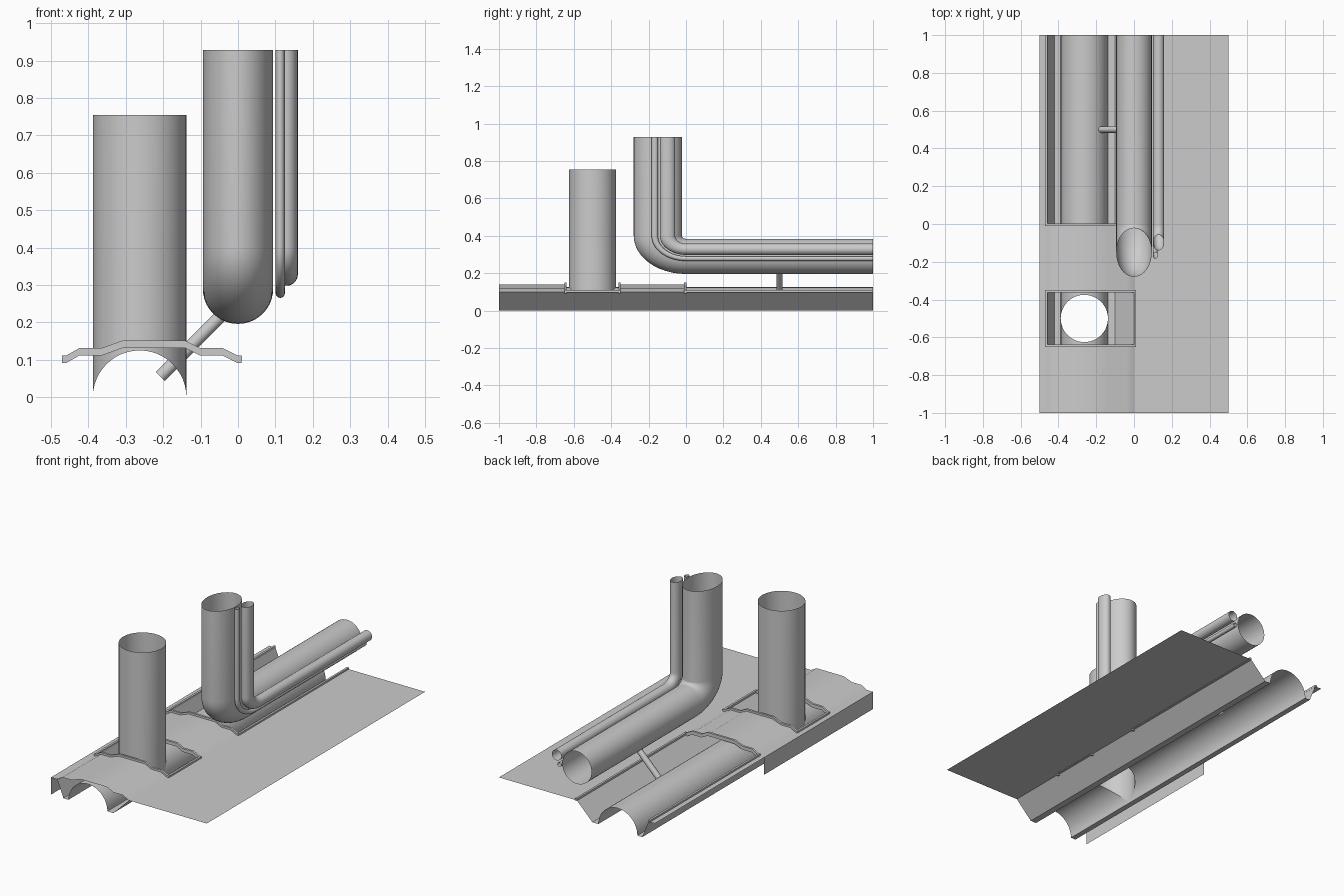
import bpy, math
from mathutils import Vector

if "Cube" in bpy.data.objects:
    bpy.data.objects.remove(bpy.data.objects["Cube"])


def make(name, verts, faces, angle=35):
    me = bpy.data.meshes.new(name)
    me.from_pydata(verts, [], faces)
    me.update()
    ob = bpy.data.objects.new(name, me)
    bpy.context.collection.objects.link(ob)
    bpy.ops.object.select_all(action='DESELECT')
    ob.select_set(True)
    bpy.context.view_layer.objects.active = ob
    bpy.ops.object.shade_smooth_by_angle(angle=math.radians(angle))
    return ob


def loft(name, rings, closed=True, capped=False):
    """Bridge a series of equal-length point rows."""
    n = len(rings[0])
    verts = [p for ring in rings for p in ring]
    faces = []
    for i in range(len(rings) - 1):
        for j in range(n if closed else n - 1):
            k = (j + 1) % n
            faces.append((i*n + j, i*n + k, (i+1)*n + k, (i+1)*n + j))
    if capped:
        faces += [tuple(range(n))[::-1], tuple(range(len(verts) - n, len(verts)))]
    return make(name, verts, faces)


def extrude(name, profile, y0, y1):
    """Open x/z profile extruded along y."""
    return loft(name, [[(x, y0, z) for x, z in profile],
                       [(x, y1, z) for x, z in profile]][::-1], closed=False)


# floor panels and raised cover
COVER = [(-.46, .10), (-.425, .12), (-.365, .12), (-.31, .14), (-.14, .14),
         (-.10, .12), (-.04, .12), (0, .10)]
extrude("floor_panel", [(0, .1), (.5, .1)], -1, 1)
extrude("left_strip", [(-.5, .1), (-.46, .1)], -1, 1)
extrude("left_skirt", [(-.5, 0), (-.5, .1)], -1, 0)
extrude("cover_front", COVER, -1, -.645)
extrude("cover_middle", COVER, -.355, 0)

# trench walls
extrude("trench_left_wall", [(-.46, .1), (-.42, 0), (-.388, 0)], -1, 1)
extrude("trench_right_wall", [(-.138, 0), (-.1, 0), (0, .1)], -1, 1)


# rims around the two openings
def cross_rim(name, y):
    path = [(-.47, .1)] + COVER + [(.01, .1)]
    w, lo, hi = .006, -.009, .011
    loft(name, [[(x, y - w, z + lo), (x, y + w, z + lo),
                 (x, y + w, z + hi), (x, y - w, z + hi)] for x, z in path], capped=True)


def side_rim(name, x, y0, y1):
    w = .006
    loft(name, [[(x - w, y, .098), (x + w, y, .098),
                 (x + w, y, .11), (x - w, y, .11)] for y in (y0, y1)], capped=True)


for label, y in (("front", -.644), ("back", -.356), ("trench", -.004)):
    cross_rim(label + "_cross_rim", y)
for label, y0, y1 in (("hatch", -.65, -.35), ("trench", 0, 1)):
    side_rim(label + "_left_rim", -.464, y0, y1)
    side_rim(label + "_right_rim", .005, y0, y1)

# half pipe in the trench, opened where the riser joins it
CX, CY, R = -.263, -.5, .125
arc = [math.pi * i / 24 for i in range(25)]


def arch(y_of):
    return [(CX - R*math.cos(a), y_of(R*math.sin(a)), R*math.sin(a)) for a in arc]


loft("half_pipe_front", [arch(lambda h: CY - h), arch(lambda h: -1)], closed=False)
loft("half_pipe_back", [arch(lambda h: 1), arch(lambda h: CY + h)], closed=False)

# vertical riser with a saddle-cut foot
turn = [2*math.pi*i/48 for i in range(48)]
loft("riser_pipe", [[(CX + R*math.cos(a), CY + R*math.sin(a), R*abs(math.sin(a))) for a in turn],
                    [(CX + R*math.cos(a), CY + R*math.sin(a), .755) for a in turn]])


# bent pipes sharing one elbow centre, stretched along y
def bent_pipe(name, cx, cz, r, sides):
    pivot, stretch = .4, 1.37
    ts = [2*math.pi*i/sides for i in range(sides)]

    def section(a):
        ring = []
        for t in ts:
            d = pivot - cz - r*math.sin(t)
            ring.append((cx + r*math.cos(t), -math.sin(a)*d*stretch, pivot - math.cos(a)*d))
        return ring

    rings = [section(math.pi/2*i/12) for i in range(13)]
    start = [(x, 1, z) for x, y, z in rings[0]]
    end = [(x, y, .928) for x, y, z in rings[-1]]
    loft(name, [start] + rings + [end])


bent_pipe("main_bent_pipe", 0, .29, .094, 40)
bent_pipe("side_bent_pipe", .13, .328, .03, 24)
bent_pipe("thin_bent_pipe", .113, .278, .0125, 16)

# diagonal strut between the pipes
axis = Vector((1, 0, 1)).normalized()
across = Vector((1, 0, -1)).normalized()
rings = []
for p in (Vector((-.208, .5, .055)), Vector((-.04, .5, .223))):
    rings.append([tuple(p + .017*(across*math.cos(i*math.pi/8) + Vector((0, 1, 0))*math.sin(i*math.pi/8)))
                  for i in range(16)])
loft("strut", rings, capped=True)
